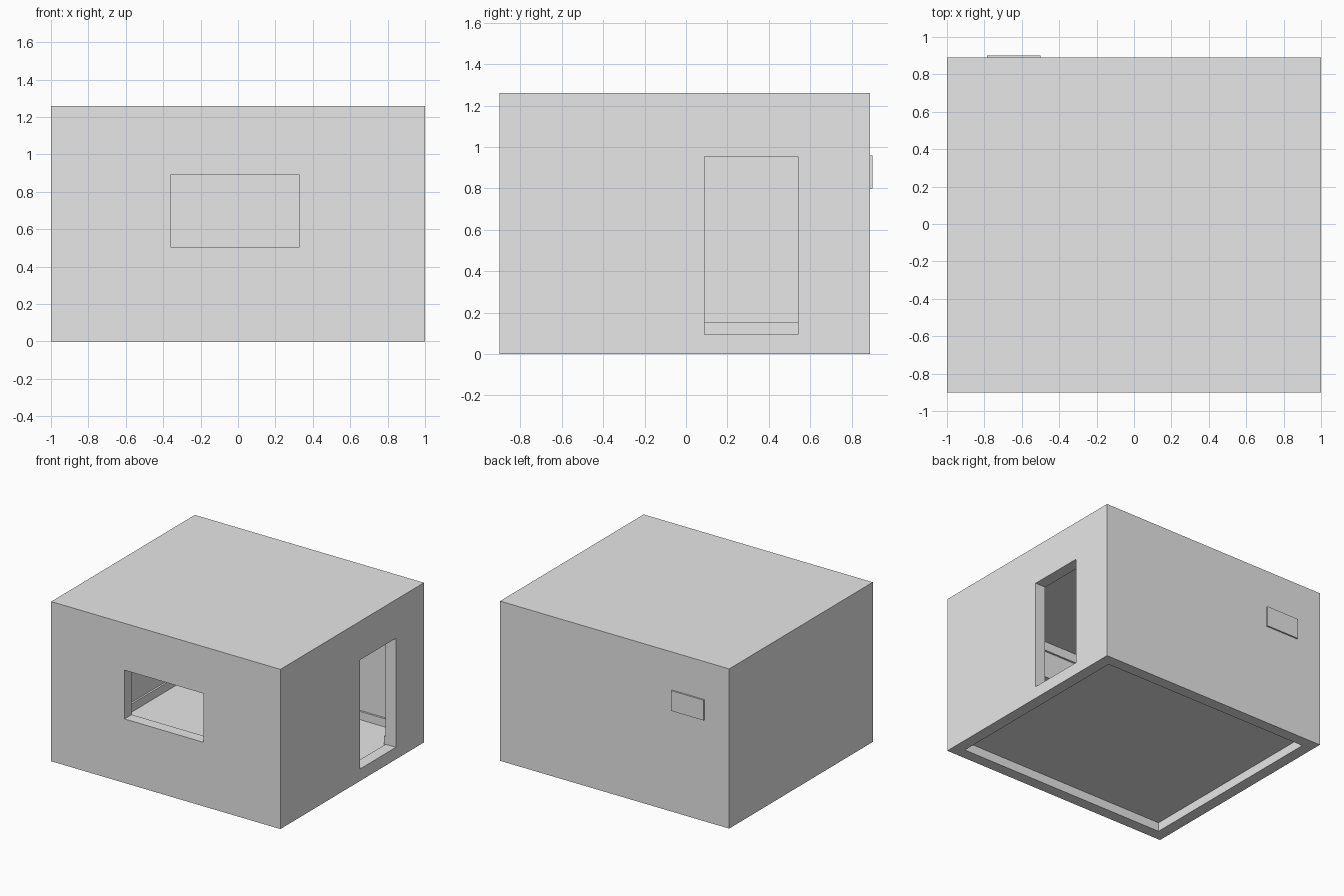
import bpy

if "Cube" in bpy.data.objects:
    bpy.data.objects.remove(bpy.data.objects["Cube"], do_unlink=True)

GREY = (0.8, 0.8, 0.8, 1.0)
plaster = bpy.data.materials.new("plain_grey")
plaster.use_nodes = True
plaster.diffuse_color = GREY
plaster.node_tree.nodes["Principled BSDF"].inputs["Base Color"].default_value = GREY

# Room extents
FRONT, BACK, HEIGHT = -0.9, 0.89, 1.26
WALL, TRIM = 0.09, 0.015
FLOOR, CEILING = 0.09, 1.17


def box(name, x, y, z):
    """Box from (min, max) pairs on each axis."""
    bpy.ops.mesh.primitive_cube_add(size=1)
    ob = bpy.context.object
    ob.name = ob.data.name = name
    for v in ob.data.vertices:
        v.co = [(a + b) / 2 + c * (b - a) for (a, b), c in zip((x, y, z), v.co)]
    ob.data.materials.append(plaster)
    return ob


def room_box(name, inset, z):
    """Box following the room outline, shrunk by an inset."""
    return box(name, (-1 + inset, 1 - inset), (FRONT + inset, BACK - inset), z)


def cut(target, cutter):
    """Subtract the cutter and discard it."""
    mod = target.modifiers.new("cut", "BOOLEAN")
    mod.operation = "DIFFERENCE"
    mod.solver = "EXACT"
    mod.object = cutter
    bpy.context.view_layer.objects.active = target
    bpy.ops.object.modifier_apply(modifier=mod.name)
    bpy.data.objects.remove(cutter, do_unlink=True)


def door_cutter():
    return box("door_cutter", (0.7, 1.2), (0.09, 0.54), (0.095, 0.955))


def trim_ring(name, low, high):
    """Thin band running around the inside of the walls."""
    ring = room_box(name, WALL, (low, high))
    cut(ring, room_box("ring_cutter", WALL + TRIM, (low - 0.1, high + 0.1)))
    return ring


# Walls and roof in one shell, open underneath
walls = room_box("walls_and_roof", 0, (0, HEIGHT))
cut(walls, room_box("interior_cutter", WALL, (-0.2, CEILING)))
cut(walls, box("window_cutter", (-0.36, 0.33), (-1.2, -0.7), (0.505, 0.89)))
cut(walls, door_cutter())

# Floor slab, raised above the base of the walls
room_box("floor", WALL, (0.07, FLOOR))

# Skirting, broken at the doorway, and ceiling moulding
skirting = trim_ring("skirting", FLOOR, 0.155)
cut(skirting, box("skirting_gap_cutter", (0.7, 1.2), (0.09, 0.54), (0, 0.3)))
trim_ring("ceiling_moulding", 1.1, CEILING)

# Small plate on the back wall
box("back_plate", (-0.785, -0.5), (BACK, 0.902), (0.8, 0.96))
